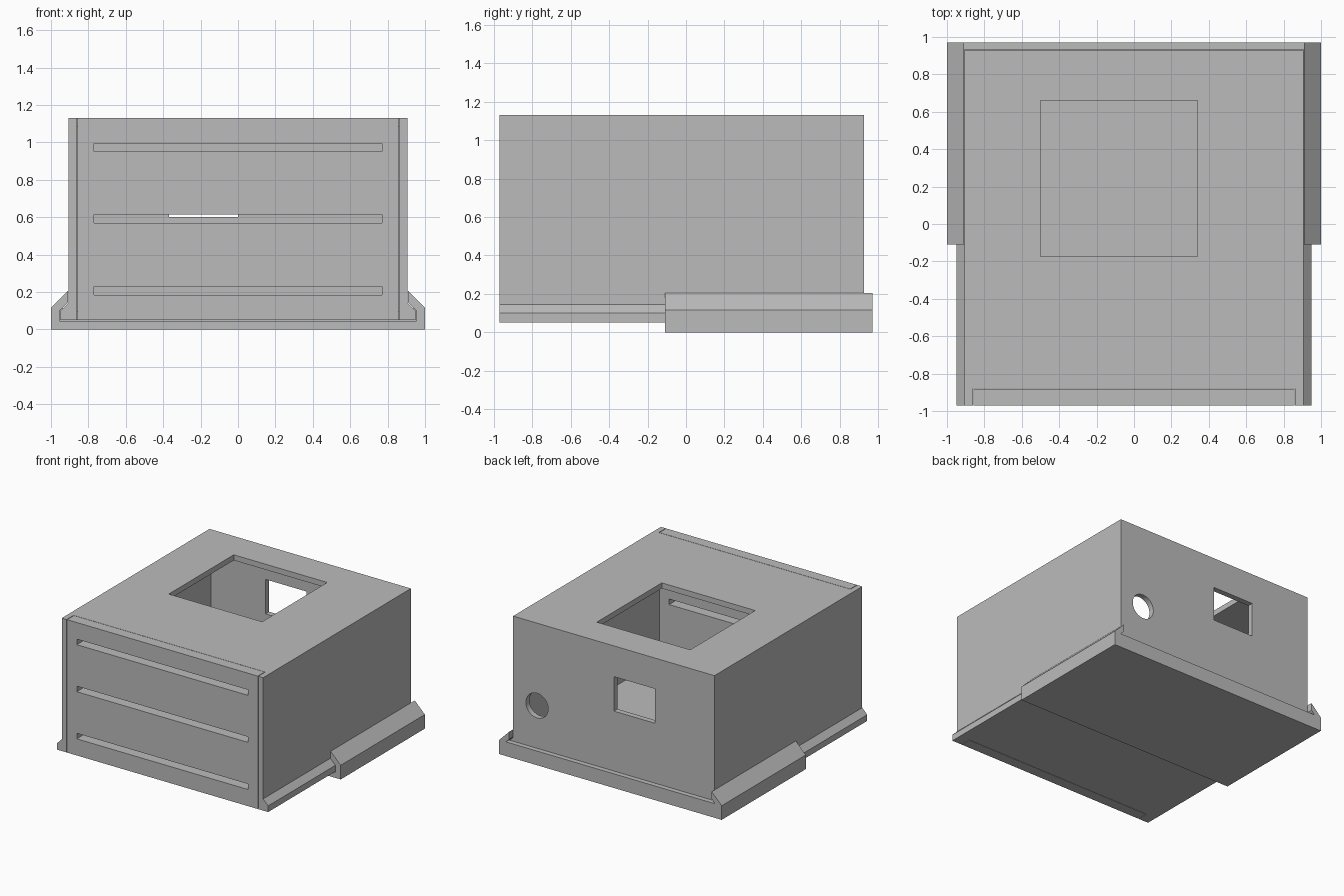
import bpy, bmesh, math
from mathutils import Matrix, Vector

cube = bpy.data.objects.get("Cube")
if cube:
    bpy.data.objects.remove(cube, do_unlink=True)

grey = bpy.data.materials.new("plain grey")
grey.use_nodes = True
COLOUR = (0.5, 0.5, 0.5, 1)
grey.diffuse_color = COLOUR
grey.node_tree.nodes["Principled BSDF"].inputs["Base Color"].default_value = COLOUR


def finish(name, bm):
    bmesh.ops.recalc_face_normals(bm, faces=bm.faces)
    mesh = bpy.data.meshes.new(name)
    bm.to_mesh(mesh)
    bm.free()
    mesh.materials.append(grey)
    obj = bpy.data.objects.new(name, mesh)
    bpy.context.scene.collection.objects.link(obj)
    return obj


def block(name, x, y, z):
    """Box between the given ranges."""
    bm = bmesh.new()
    bmesh.ops.create_cube(bm, size=1)
    for v in bm.verts:
        v.co = [r[0] if c < 0 else r[1] for c, r in zip(v.co, (x, y, z))]
    return finish(name, bm)


def extrude(name, half, y0, y1):
    """Mirror a half outline (x, z) across x = 0 and extrude it along y."""
    outline = half + [(-x, z) for x, z in reversed(half)]
    bm = bmesh.new()
    face = bm.faces.new([bm.verts.new((x, y0, z)) for x, z in outline])
    new = bmesh.ops.extrude_face_region(bm, geom=[face])["geom"]
    moved = [g for g in new if isinstance(g, bmesh.types.BMVert)]
    bmesh.ops.translate(bm, verts=moved, vec=(0, y1 - y0, 0))
    return finish(name, bm)


def combine(target, tool, operation="DIFFERENCE"):
    """Apply a boolean and drop the tool."""
    mod = target.modifiers.new("shape", "BOOLEAN")
    mod.operation = operation
    mod.solver = "EXACT"
    mod.object = tool
    bpy.context.view_layer.objects.active = target
    bpy.ops.object.modifier_apply(modifier=mod.name)
    bpy.data.objects.remove(tool, do_unlink=True)


FRONT, BACK, TOP = -0.97, 0.927, 1.13
PANEL_BACK = -0.88

# Hollow housing with bevelled slide rails along its lower sides
housing = extrude("housing", [(0.95, 0.05), (0.95, 0.1), (0.905, 0.145), (0.905, TOP)],
                  FRONT, BACK)
combine(housing, block("cavity", (-0.86, 0.86), (-0.9, 0.882), (0.095, 1.085)))
combine(housing, block("panel_opening", (-0.862, 0.862), (-1.1, PANEL_BACK), (-0.1, 1.3)))
combine(housing, block("top_opening", (-0.5, 0.34), (-0.175, 0.66), (1, 1.3)))
combine(housing, block("back_window", (-0.37, 0), (0.8, 1.1), (0.6, 0.88)))

# Round cable hole in the back
bm = bmesh.new()
bmesh.ops.create_cone(bm, cap_ends=True, segments=48, radius1=0.1, radius2=0.1, depth=0.3,
                      matrix=Matrix.Translation(Vector((0.69, 0.93, 0.46)))
                      @ Matrix.Rotation(math.pi / 2, 4, "X"))
combine(housing, finish("cable_hole", bm))

# Removable front panel with three long vents
panel = block("front_panel", (-0.857, 0.857), (FRONT, PANEL_BACK - 0.003), (0.05, TOP))
for z in (0.185, 0.568, 0.95):
    combine(panel, block("vent", (-0.77, 0.77), (-1.1, -0.8), (z, z + 0.045)))

# Base tray whose side channels wrap around the slide rails
tray = extrude("base_tray",
               [(1, 0), (1, 0.115), (0.91, 0.205), (0.91, 0.145),
                (0.955, 0.1), (0.955, 0.045)], -0.11, 0.97)
combine(tray, block("back_stop", (-0.98, 0.98), (0.93, 0.97), (0.02, 0.115)), "UNION")

for obj in (housing, panel, tray):
    bpy.ops.object.select_all(action="DESELECT")
    obj.select_set(True)
    bpy.context.view_layer.objects.active = obj
    bpy.ops.object.shade_smooth_by_angle(angle=math.radians(20))
